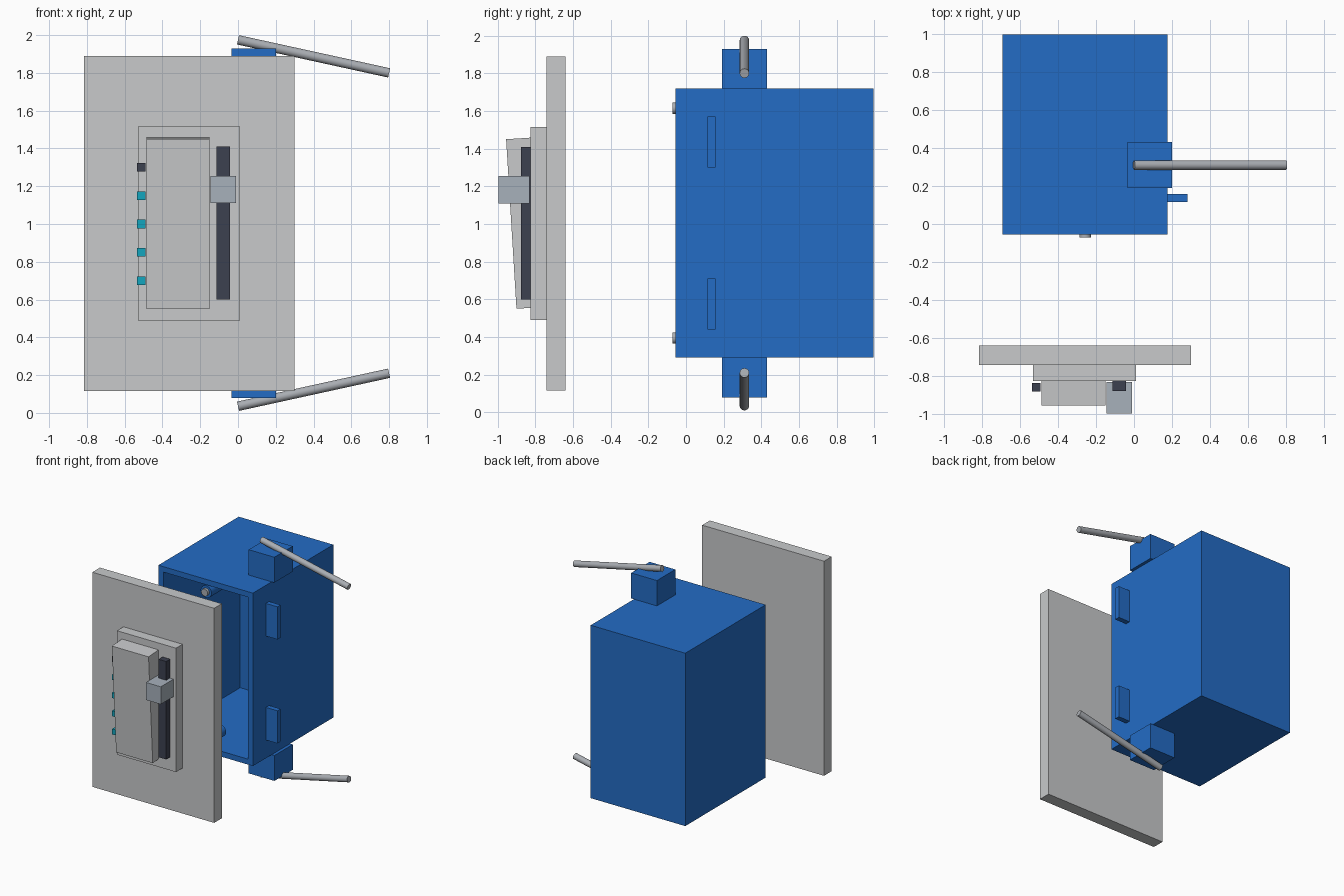
import bpy
import bmesh
from math import radians
from mathutils import Vector

cube = bpy.data.objects.get("Cube")
if cube:
    bpy.data.objects.remove(cube, do_unlink=True)


def material(name, rgb):
    m = bpy.data.materials.new(name)
    m.use_nodes = True
    m.diffuse_color = (*rgb, 1)
    m.node_tree.nodes["Principled BSDF"].inputs["Base Color"].default_value = (*rgb, 1)
    return m


BLUE = material("box blue", (0.017, 0.15, 0.56))
PLATE = material("light grey", (0.58, 0.59, 0.60))
METAL = material("metal grey", (0.40, 0.42, 0.45))
KNOB = material("knob grey", (0.39, 0.44, 0.50))
DARK = material("dark slate", (0.045, 0.052, 0.08))
TEAL = material("light teal", (0.007, 0.38, 0.52))


def finish(name, bm, mat):
    bmesh.ops.recalc_face_normals(bm, faces=bm.faces)
    mesh = bpy.data.meshes.new(name)
    bm.to_mesh(mesh)
    bm.free()
    mesh.materials.append(mat)
    obj = bpy.data.objects.new(name, mesh)
    bpy.context.collection.objects.link(obj)
    return obj


def box(name, x, y, z, mat):
    """Block spanning the given (low, high) ranges."""
    bm = bmesh.new()
    bmesh.ops.create_cube(bm, size=1)
    for v in bm.verts:
        v.co = [r[0] if c < 0 else r[1] for c, r in zip(v.co, (x, y, z))]
    return finish(name, bm, mat)


def rod(name, start, end, radius, mat, sides=24):
    """Smooth cylinder between two points."""
    a, b = Vector(start), Vector(end)
    bm = bmesh.new()
    bmesh.ops.create_cone(bm, cap_ends=True, segments=sides,
                          radius1=radius, radius2=radius, depth=(b - a).length)
    obj = finish(name, bm, mat)
    obj.location = (a + b) / 2
    obj.rotation_mode = 'QUATERNION'
    obj.rotation_quaternion = (b - a).to_track_quat('Z', 'Y')
    bpy.ops.object.select_all(action='DESELECT')
    obj.select_set(True)
    bpy.context.view_layer.objects.active = obj
    bpy.ops.object.shade_smooth_by_angle(angle=radians(40))
    return obj


# Wall box: open at the front, with wall thickness
bm = bmesh.new()
bmesh.ops.create_cube(bm, size=1)
for v in bm.verts:
    v.co = [r[0] if c < 0 else r[1]
            for c, r in zip(v.co, ((-0.69, 0.175), (-0.055, 0.995), (0.29, 1.72)))]
bm.normal_update()
front = next(f for f in bm.faces if f.normal.y < -0.9)
bmesh.ops.inset_region(bm, faces=[front], thickness=0.045, use_even_offset=True)
hole = bmesh.ops.extrude_face_region(bm, geom=[front])["geom"]
bmesh.ops.translate(bm, vec=(0, 1.005, 0),
                    verts=[g for g in hole if isinstance(g, bmesh.types.BMVert)])
if front.is_valid:
    bm.faces.remove(front)
finish("wall_box", bm, BLUE)

# Parts repeated at the top and bottom of the box, mirrored about its middle
MID = 1.005
for side, s in (("upper", 1), ("lower", -1)):
    def zs(low, high):
        return tuple(sorted((MID + s * low, MID + s * high)))

    box(side + "_nail_bracket", (-0.035, 0.20), (0.19, 0.43), zs(0.715, 0.925), BLUE)
    box(side + "_side_tab", (0.175, 0.28), (0.115, 0.157), zs(0.295, 0.565), BLUE)
    rod(side + "_nail", (0, 0.31, MID + s * 0.97), (0.80, 0.31, MID + s * 0.795), 0.025, METAL)
    z = MID + s * 0.61
    rod(side + "_screw_boss", (-0.257, -0.05, z), (-0.257, 0.14, z), 0.05, BLUE)
    rod(side + "_screw", (-0.257, -0.072, z), (-0.257, 0.03, z), 0.03, METAL)

# Cover plate and switch frame
box("cover_plate", (-0.815, 0.30), (-0.74, -0.64), (0.115, 1.89), PLATE)
box("switch_frame", (-0.53, 0.01), (-0.825, -0.74), (0.49, 1.515), PLATE)

# Tilted paddle: side profile swept across its width
bm = bmesh.new()
profile = [(-0.955, 1.45), (-0.80, 1.46), (-0.80, 0.557), (-0.90, 0.55)]
face = bm.faces.new([bm.verts.new((-0.485, y, z)) for y, z in profile])
swept = bmesh.ops.extrude_face_region(bm, geom=[face])["geom"]
bmesh.ops.translate(bm, vec=(0.335, 0, 0),
                    verts=[g for g in swept if isinstance(g, bmesh.types.BMVert)])
finish("paddle", bm, PLATE)

# Dimmer slider
box("slider_track", (-0.113, -0.043), (-0.877, -0.82), (0.60, 1.41), DARK)
box("slider_knob", (-0.145, -0.01), (-0.995, -0.83), (1.11, 1.255), KNOB)

# Column of indicator lights, the top one unlit
for i in range(5):
    z = 0.70 + 0.15 * i
    box(f"indicator_light_{i + 1}", (-0.536, -0.491), (-0.88, -0.836),
        (z - 0.0225, z + 0.0225), DARK if i == 4 else TEAL)
